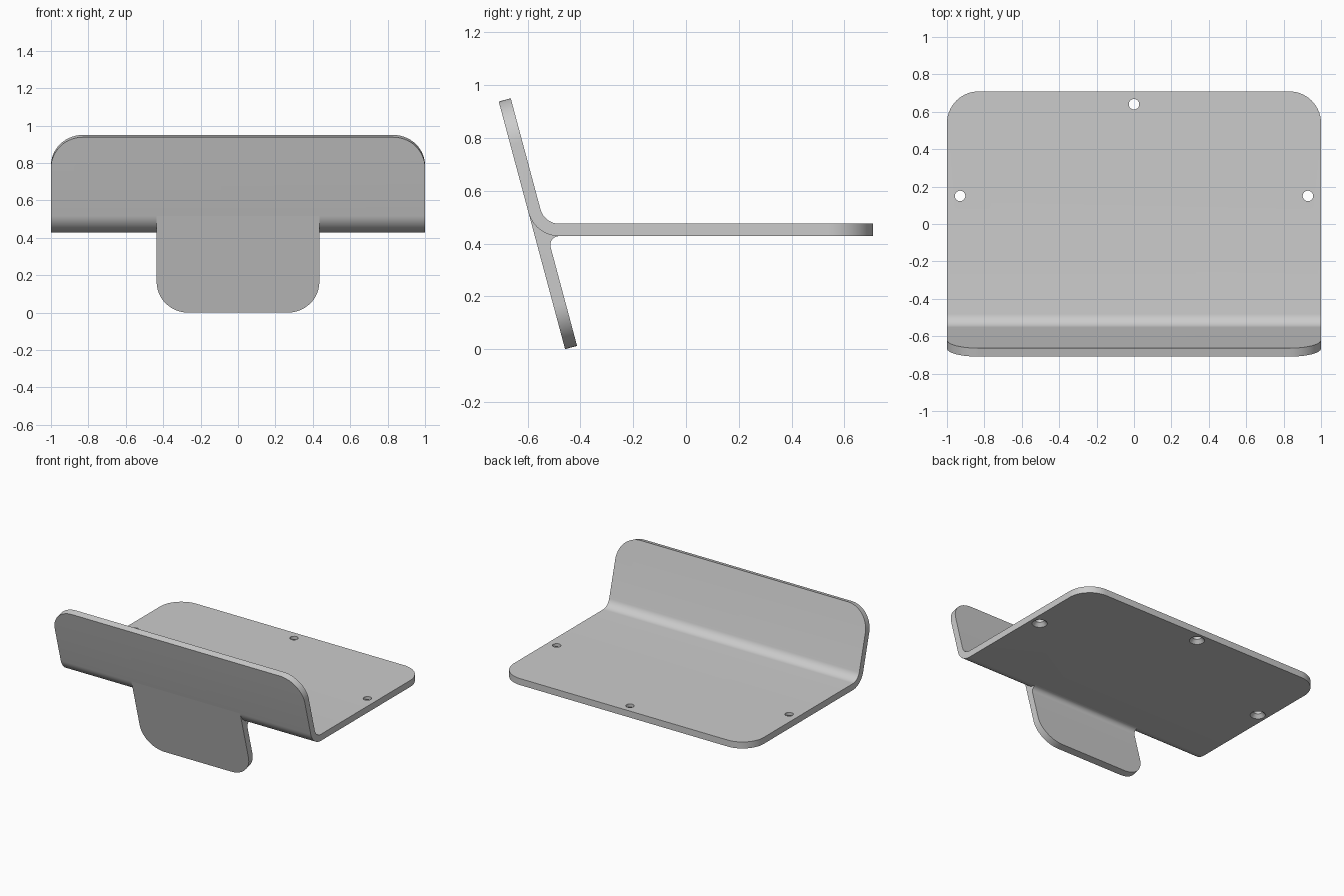
import bpy, bmesh, math
from math import sin, cos, tan, radians
from mathutils import Vector

cube = bpy.data.objects.get("Cube")
if cube:
    bpy.data.objects.remove(cube, do_unlink=True)

# Sheet dimensions
THICK = 0.047
Z_BOT = 0.428
Z_TOP = Z_BOT + THICK
BACK = 0.709
CORNER = 0.17
TILT = radians(15)
UP = Vector((-sin(TILT), cos(TILT)))      # along the leaning plate, in (y, z)
INWARD = Vector((cos(TILT), sin(TILT)))   # through its thickness
FOOT = Vector((-0.458, 0.0))
LENGTH = 0.971

metal = bpy.data.materials.new("grey metal")
metal.use_nodes = True
metal.diffuse_color = (0.6, 0.6, 0.6, 1)
metal.node_tree.nodes["Principled BSDF"].inputs["Base Color"].default_value = (0.6, 0.6, 0.6, 1)


def lean_at(z, depth=0.0):
    """Point on the leaning plate at height z, depth into its thickness."""
    start = FOOT + INWARD * depth
    return start + UP * ((z - start.y) / UP.y)


def fillet(corner, dir_in, dir_out, radius, steps=12):
    """Arc rounding a corner, from the side at dir_in to the side at dir_out."""
    half = dir_in.angle(dir_out) / 2
    center = corner + (dir_in + dir_out).normalized() * (radius / sin(half))
    a = corner + dir_in * (radius / tan(half)) - center
    b = corner + dir_out * (radius / tan(half)) - center
    sweep = a.angle(b)
    return [center + (a * sin(sweep * (1 - i / steps)) + b * sin(sweep * i / steps)) / sin(sweep)
            for i in range(steps + 1)]


def add_object(name, bm):
    bmesh.ops.recalc_face_normals(bm, faces=bm.faces)
    mesh = bpy.data.meshes.new(name)
    bm.to_mesh(mesh)
    bm.free()
    mesh.materials.append(metal)
    obj = bpy.data.objects.new(name, mesh)
    bpy.context.collection.objects.link(obj)
    return obj


def bent_plate(name, profile, half_width, round_ends):
    """Extrude a side profile across x and round the corners of the given end edges."""
    bm = bmesh.new()
    face = bm.faces.new([bm.verts.new((-half_width, p.x, p.y)) for p in profile])
    extruded = bmesh.ops.extrude_face_region(bm, geom=[face])["geom"]
    moved = [v for v in extruded if isinstance(v, bmesh.types.BMVert)]
    bmesh.ops.translate(bm, verts=moved, vec=(2 * half_width, 0, 0))

    def is_corner(edge):
        ends = [Vector(v.co.yz) for v in edge.verts]
        return any((ends[0] - a).length + (ends[1] - b).length < 1e-4 or
                   (ends[0] - b).length + (ends[1] - a).length < 1e-4 for a, b in round_ends)

    corners = [e for e in bm.edges if is_corner(e)]
    bmesh.ops.bevel(bm, geom=corners, offset=CORNER, offset_type='OFFSET',
                    segments=14, profile=0.5, affect='EDGES')
    return add_object(name, bm)


RIGHTWARD = Vector((1, 0))
outer_bend = fillet(lean_at(Z_BOT), UP, RIGHTWARD, 0.121)
inner_bend = fillet(lean_at(Z_TOP, THICK), RIGHTWARD, UP, 0.074)
tab_fillet = fillet(lean_at(Z_BOT, THICK), RIGHTWARD, -UP, 0.033, 8)

# Shelf with its leaning upright
top_outer = FOOT + UP * LENGTH
top_inner = top_outer + INWARD * THICK
back_low, back_high = Vector((BACK, Z_BOT)), Vector((BACK, Z_TOP))
shelf = bent_plate("bent_shelf",
                   [top_outer, *outer_bend, back_low, back_high, *inner_bend, top_inner],
                   1.0, [(top_outer, top_inner), (back_low, back_high)])

# Lower tab, flush with the upright and rooted inside the bend
foot_inner = FOOT + INWARD * THICK
root = outer_bend[6] + (inner_bend[6] - outer_bend[6]) * 0.5
tab = bent_plate("lower_tab", [FOOT, outer_bend[0], root, *tab_fillet, foot_inner],
                 0.435, [(FOOT, foot_inner)])

# Countersunk screw holes, widening toward the underside
for x, y in [(0, 0.64), (-0.93, 0.15), (0.93, 0.15)]:
    bm = bmesh.new()
    rings = []
    for r, z in [(0.05, Z_BOT - 0.02), (0.05, Z_BOT), (0.028, Z_BOT + 0.025), (0.028, Z_TOP + 0.02)]:
        rings.append(bmesh.ops.create_circle(bm, segments=32, radius=r)["verts"])
        bmesh.ops.translate(bm, verts=rings[-1], vec=(x, y, z))
    for low, high in zip(rings, rings[1:]):
        for i in range(32):
            j = (i + 1) % 32
            bm.faces.new((low[i], low[j], high[j], high[i]))
    bm.faces.new(rings[0])
    bm.faces.new(rings[-1])
    cutter = add_object("hole_cutter", bm)
    cutter.hide_render = True
    cut = shelf.modifiers.new("hole", 'BOOLEAN')
    cut.operation = 'DIFFERENCE'
    cut.solver = 'EXACT'
    cut.object = cutter
    bpy.context.view_layer.objects.active = shelf
    bpy.ops.object.modifier_apply(modifier=cut.name)
    bpy.data.objects.remove(cutter, do_unlink=True)

# Smooth the bends and keep the edges sharp
for obj in (shelf, tab):
    bpy.ops.object.select_all(action='DESELECT')
    obj.select_set(True)
    bpy.context.view_layer.objects.active = obj
    bpy.ops.object.shade_smooth_by_angle(angle=radians(30))
